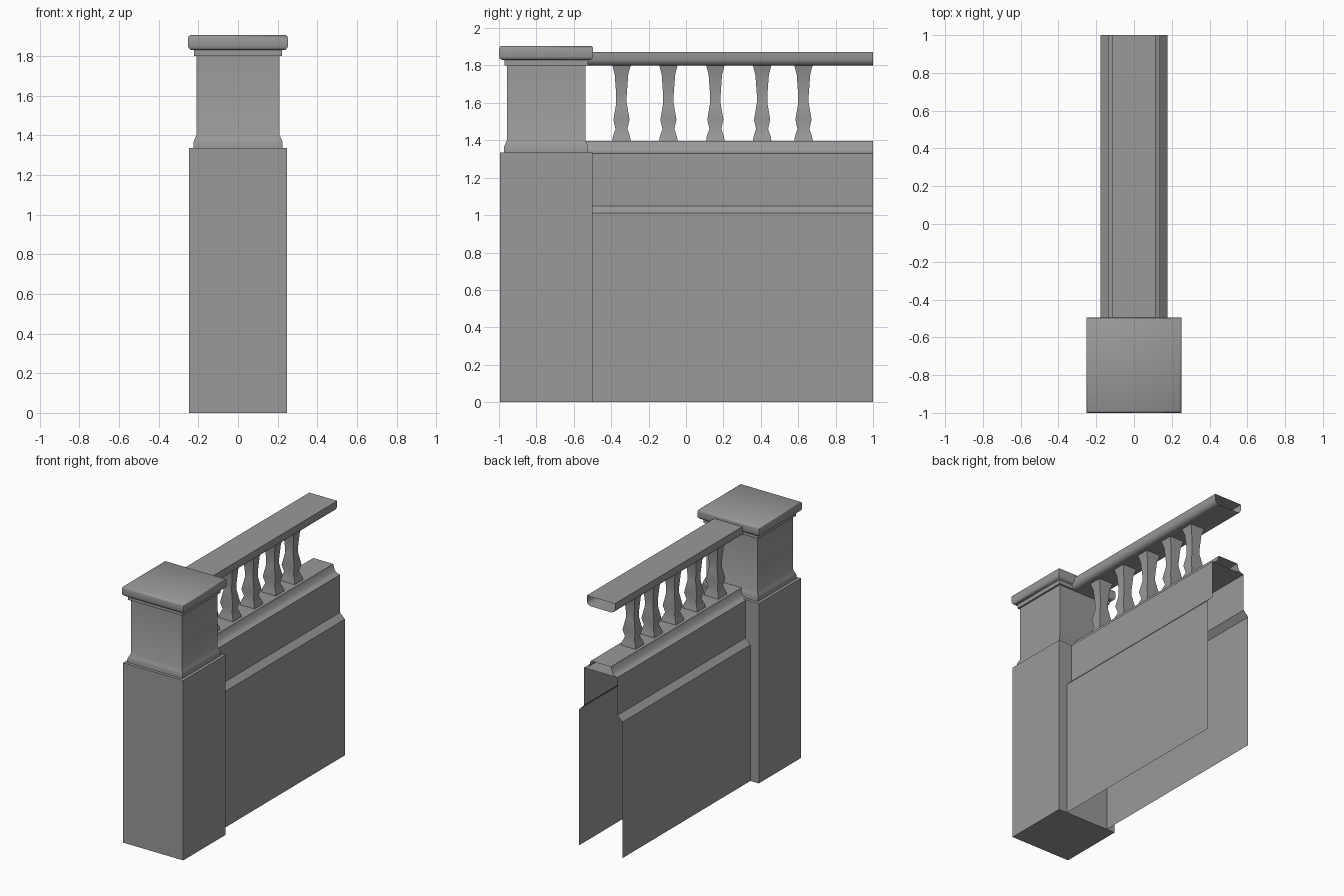
import bpy, math

if "Cube" in bpy.data.objects:
    bpy.data.objects.remove(bpy.data.objects["Cube"])

# Dark stone
stone = bpy.data.materials.new("stone")
stone.diffuse_color = (0.32, 0.32, 0.32, 1)
stone.use_nodes = True
stone.node_tree.nodes["Principled BSDF"].inputs["Base Color"].default_value = stone.diffuse_color

def make(name, verts, faces, smooth):
    me = bpy.data.meshes.new(name)
    me.from_pydata(verts, [], faces)
    me.update()
    me.materials.append(stone)
    ob = bpy.data.objects.new(name, me)
    bpy.context.collection.objects.link(ob)
    if smooth:
        bpy.ops.object.select_all(action='DESELECT')
        ob.select_set(True)
        bpy.context.view_layer.objects.active = ob
        bpy.ops.object.shade_smooth_by_angle(angle=math.radians(50))
    return ob

def square_stack(name, profile, cy, sx=1.0, smooth=True):
    """Square sections (half width, z) stacked upward, capped at both ends."""
    verts, faces = [], []
    for h, z in profile:
        for dx, dy in ((-1, -1), (1, -1), (1, 1), (-1, 1)):
            verts.append((dx * h * sx, cy + dy * h, z))
    n = len(profile)
    for i in range(n - 1):
        for k in range(4):
            a, b = 4 * i + k, 4 * i + (k + 1) % 4
            faces.append((a, b, b + 4, a + 4))
    faces.append((3, 2, 1, 0))
    faces.append(tuple(range(4 * n - 4, 4 * n)))
    return make(name, verts, faces, smooth)

def sweep(name, half, y0, y1, closed=False, smooth=True):
    """Mirror a half profile (x, z) and run it along y with open ends."""
    pts = half + [(-x, z) for x, z in reversed(half)]
    verts = [(x, y, z) for x, z in pts for y in (y0, y1)]
    n = len(pts)
    faces = []
    for i in range(n if closed else n - 1):
        j = (i + 1) % n
        faces.append((2 * i, 2 * i + 1, 2 * j + 1, 2 * j))
    return make(name, verts, faces, smooth)

PY = -0.748

# Pillar: plinth, shaft with base moulding, and cap
square_stack("pillar_base", [(0.247, 0), (0.247, 1.335)], PY, smooth=False)
square_stack("pillar_shaft", [(0.225, 1.335), (0.225, 1.365), (0.219, 1.38),
                              (0.21, 1.40), (0.21, 1.80)], PY)
square_stack("cap_moulding", [(0.223, 1.80), (0.223, 1.832)], PY, smooth=False)
square_stack("pillar_cap", [(0.238, 1.83), (0.248, 1.838), (0.252, 1.85),
                            (0.252, 1.888), (0.249, 1.899), (0.24, 1.905)], PY)

# Hollow wall with sloped ledge, topped by a coved coping
sweep("wall", [(0.178, 0), (0.178, 1.01), (0.138, 1.05), (0.138, 1.33)],
      -0.503, 1.0, smooth=False)
sweep("coping", [(0.138, 1.33), (0.112, 1.337), (0.095, 1.352), (0.082, 1.395)], -0.54, 1.0)

# Hand rail with rounded lower edges
sweep("hand_rail", [(0.085, 1.80), (0.105, 1.808), (0.115, 1.83), (0.115, 1.872)],
      -0.54, 1.0, closed=True)

# Square balusters
BAL = [(0.05, 1.39), (0.046, 1.42), (0.032, 1.46), (0.043, 1.51), (0.028, 1.60),
       (0.028, 1.64), (0.036, 1.75), (0.05, 1.805)]
for i, y in enumerate((-0.345, -0.094, 0.157, 0.407, 0.628)):
    square_stack(f"baluster_{i + 1}", BAL, y, 1.2)
